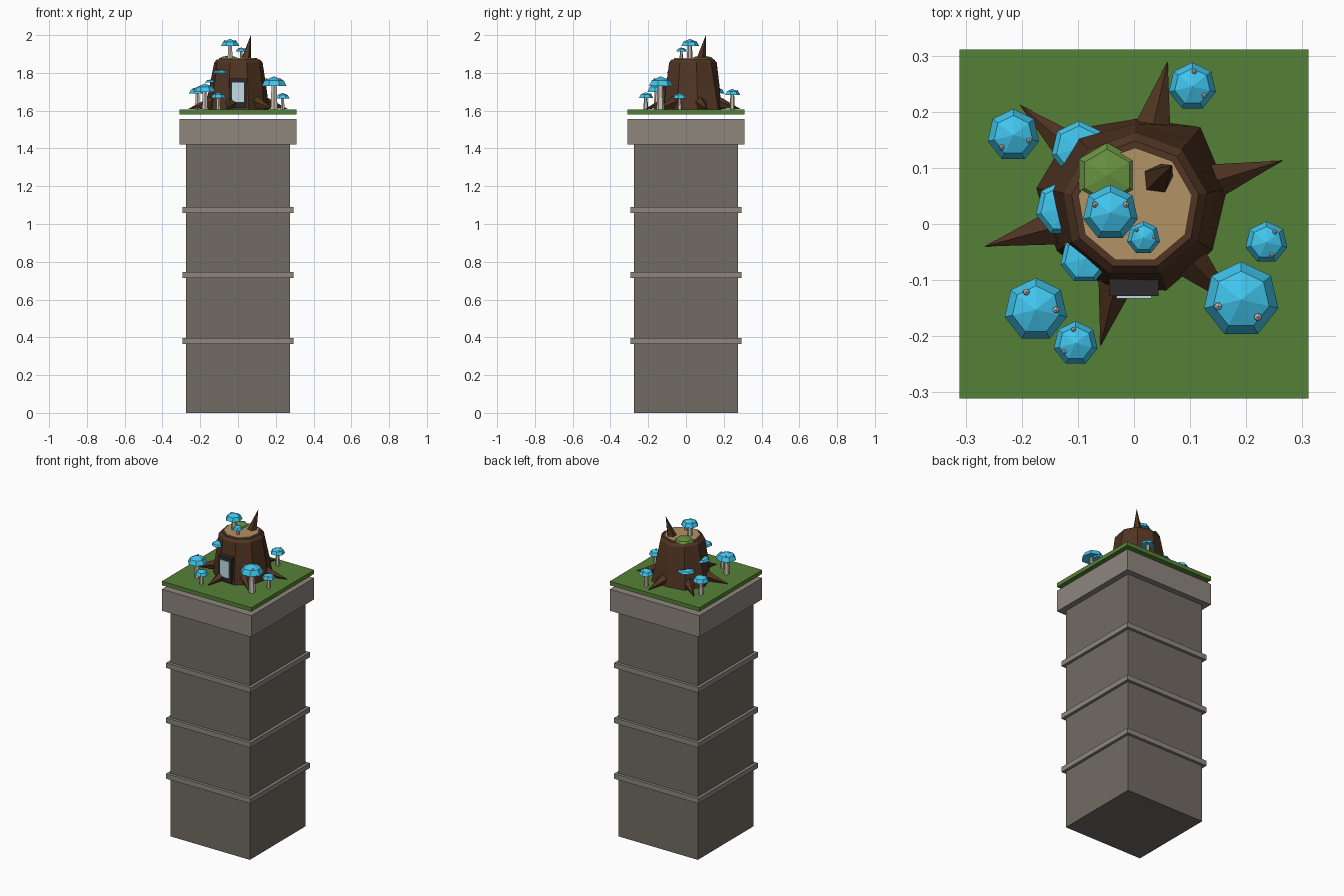
import bpy, math
from mathutils import Vector

if "Cube" in bpy.data.objects:
    bpy.data.objects.remove(bpy.data.objects["Cube"])

def mat(name, r, g, b):
    m = bpy.data.materials.new(name)
    m.diffuse_color = tuple((c / 255) ** 2.2 for c in (r, g, b)) + (1,)
    m.use_nodes = True
    m.node_tree.nodes["Principled BSDF"].inputs["Base Color"].default_value = m.diffuse_color
    return m

STONE = mat("stone", 112, 106, 98)
TRIM = mat("light_stone", 140, 133, 125)
GRASS = mat("grass", 86, 128, 58)
MOSS = mat("moss", 104, 144, 68)
BARK = mat("bark", 82, 56, 39)
WOOD = mat("cut_wood", 178, 146, 101)
BLUE = mat("cap_blue", 66, 196, 236)
STEM = mat("stem", 205, 195, 180)
SPOT = mat("spot", 235, 235, 235)
DARK = mat("door_frame", 50, 46, 48)
PANE = mat("door_pane", 190, 222, 232)

def add(name, verts, faces, material):
    me = bpy.data.meshes.new(name)
    me.from_pydata([tuple(v) for v in verts], [], faces)
    me.materials.append(material)
    ob = bpy.data.objects.new(name, me)
    bpy.context.collection.objects.link(ob)
    return ob

def box(name, x, y0, y1, z0, z1, material):
    """Box symmetric in x."""
    v = [(sx, sy, sz) for sz in (z0, z1) for sx, sy in ((-x, y0), (x, y0), (x, y1), (-x, y1))]
    f = [(3, 2, 1, 0), (4, 5, 6, 7)] + [(i, (i + 1) % 4, (i + 1) % 4 + 4, i + 4) for i in range(4)]
    return add(name, v, f, material)

def loft(name, rings, material):
    """Join equal-sized vertex rings from bottom to top and close both ends."""
    n = len(rings[0])
    v = [p for r in rings for p in r]
    f = [tuple(reversed(range(n)))]
    for k in range(len(rings) - 1):
        for i in range(n):
            j = (i + 1) % n
            f.append((k * n + i, k * n + j, k * n + n + j, k * n + n + i))
    f.append(tuple(range(len(v) - n, len(v))))
    return add(name, v, f, material)

def ring(n, c, r, start=90):
    radii = r if isinstance(r, list) else [r] * n
    return [(c[0] + radii[i] * math.cos(a), c[1] + radii[i] * math.sin(a), c[2])
            for i, a in enumerate(math.radians(start) + i * math.tau / n for i in range(n))]

def spike(name, base, tip, r, n, material):
    """Cone from base to tip, pointing in any direction."""
    base, tip = Vector(base), Vector(tip)
    q = (tip - base).to_track_quat('Z', 'Y')
    v = [base + q @ Vector(p) for p in ring(n, (0, 0, 0), r)] + [tip]
    f = [tuple(reversed(range(n)))] + [(i, (i + 1) % n, n) for i in range(n)]
    return add(name, v, f, material)

def cap(name, x, y, z, r, h, material=BLUE, n=7, mid=0.75, hollow=0.15):
    """Faceted dome with a shallow hollow underside."""
    v = ring(n, (x, y, z), r) + ring(n, (x, y, z + h * 0.6), r * mid)
    v += [(x, y, z + h), (x, y, z + h * hollow)]
    f = []
    for i in range(n):
        j = (i + 1) % n
        f += [(i, j, n + j, n + i), (n + i, n + j, 2 * n), (j, i, 2 * n + 1)]
    return add(name, v, f, material)

# stone pillar with bands and capital
box("pillar", 0.275, -0.275, 0.275, 0, 1.43, STONE)
for i, z in enumerate((0.38, 0.73, 1.075)):
    box(f"pillar_band_{i}", 0.293, -0.293, 0.293, z - 0.016, z + 0.016, TRIM)
box("capital", 0.311, -0.311, 0.311, 1.42, 1.555, TRIM)
box("grass_slab", 0.311, -0.311, 0.311, 1.58, 1.605, GRASS)

# tree stump
CX, CY, G, T = 0.002, 0.033, 1.605, 1.872
base_r = [.155, .178, .18, .162, .155, .162, .16, .167, .183]
mid_r = [0.45 * r + 0.55 * 0.138 for r in base_r]
loft("stump", [ring(9, (CX, CY, G - 0.01), base_r), ring(9, (CX, CY, 1.72), mid_r),
               ring(9, (CX, CY, 1.855), 0.13), ring(9, (CX, CY, T), 0.115)], BARK)
loft("stump_cut_top", [ring(9, (CX, CY, T - 0.01), 0.103), ring(9, (CX, CY, T + 0.006), 0.103)], WOOD)
spike("top_splinter", (0.036, 0.074, 1.84), (0.068, 0.105, 2.0), 0.035, 5, BARK)
cap("moss_patch", -0.048, 0.087, T, 0.058, 0.02, MOSS, 6, 0.8, 0)

# roots
tips = [(0.06, 0.29), (0.265, 0.113), (0.185, -0.15), (-0.06, -0.218), (-0.266, -0.04), (-0.203, 0.212)]
for i, (x, y) in enumerate(tips):
    d = Vector((x - CX, y - CY)).normalized() * 0.11
    spike(f"root_{i}", (CX + d.x, CY + d.y, 1.65), (x, y, 1.608), 0.042, 5, BARK)

# door
box("door_frame", 0.044, -0.128, -0.09, 1.615, 1.77, DARK)
box("door_pane", 0.031, -0.133, -0.12, 1.645, 1.748, PANE)

# mushrooms: x, y, foot z, cap rim z, cap radius, angles of the two spots
mushrooms = [
    (0.191, -0.135, G, 1.73, 0.068, 196, 314),
    (-0.175, -0.153, G, 1.70, 0.057, 118, 0),
    (-0.104, -0.213, G, 1.667, 0.040, 98, 216),
    (0.236, -0.033, G, 1.665, 0.038, 51, 294),
    (0.104, 0.245, G, 1.682, 0.043, 82, 323),
    (-0.215, 0.158, G, 1.69, 0.047, 225, 342),
    (-0.042, 0.020, T, 1.942, 0.050, 152, 28),
    (0.017, -0.025, T, 1.912, 0.030, 131, 4),
]
for i, (x, y, z0, z, r, *spots) in enumerate(mushrooms):
    h = r * 0.76
    loft(f"mushroom_stem_{i}", [ring(6, (x, y, z0 - 0.005), r * 0.31),
                                ring(6, (x, y, z + h * 0.3), r * 0.23)], STEM)
    cap(f"mushroom_cap_{i}", x, y, z, r, h)
    for k, a in enumerate(spots):
        a = math.radians(a)
        bpy.ops.mesh.primitive_ico_sphere_add(
            subdivisions=1, radius=r * 0.1 + 0.001,
            location=(x + 0.63 * r * math.cos(a), y + 0.63 * r * math.sin(a), z + h * 0.68))
        ob = bpy.context.object
        ob.name = f"mushroom_spot_{i}_{k}"
        ob.data.materials.append(SPOT)

# shelf fungi on the stump's left side
for i, (x, y, z, r) in enumerate([(-0.098, 0.134, 1.71, 0.05), (-0.126, 0.028, 1.75, 0.05),
                                  (-0.088, -0.062, 1.80, 0.044)]):
    cap(f"shelf_fungus_{i}", x, y, z, r, 0.018, mid=0.82, hollow=0)
